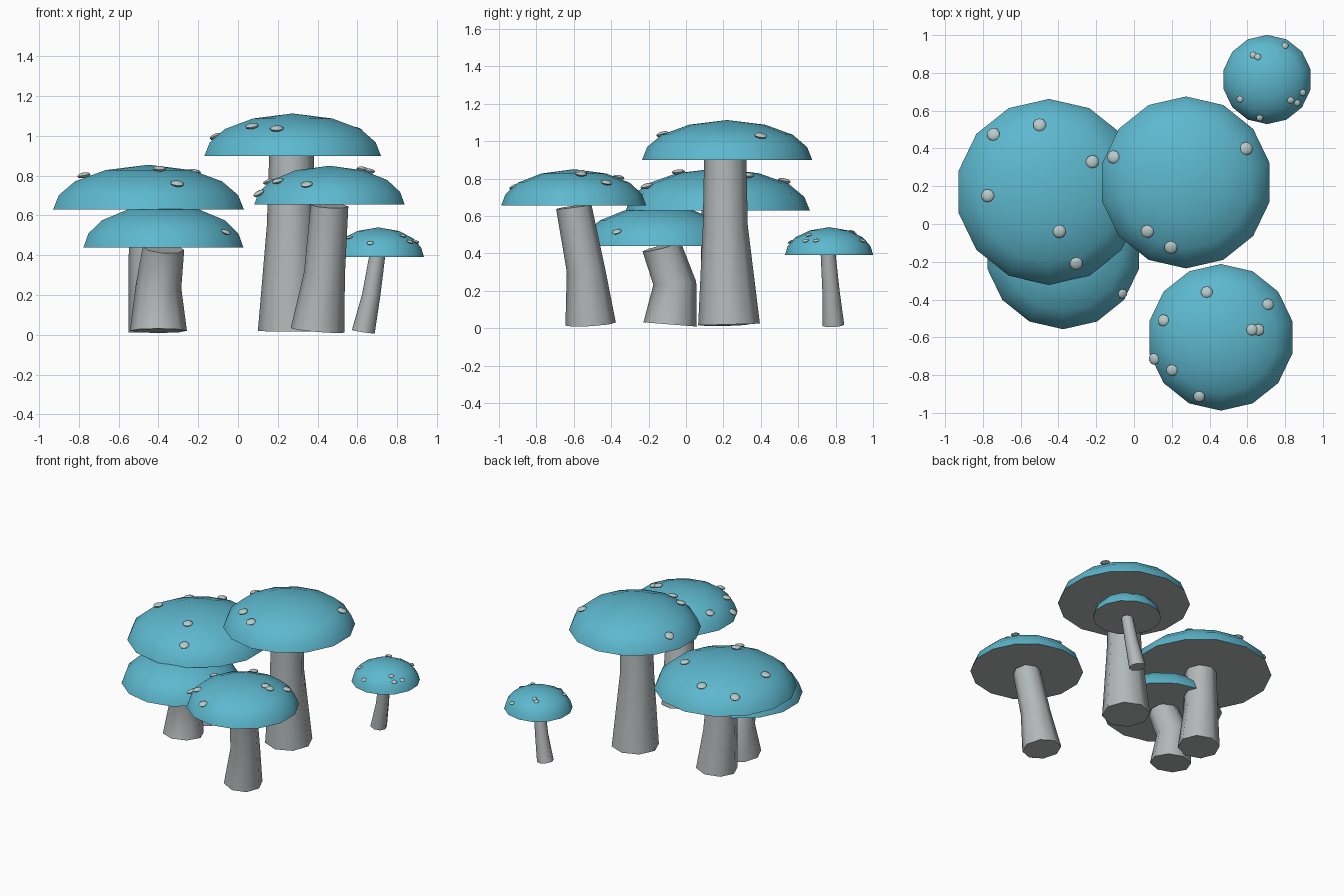
import bpy
import bmesh
import math
from mathutils import Vector, Quaternion, Matrix

default_cube = bpy.data.objects.get("Cube")
if default_cube:
    bpy.data.objects.remove(default_cube, do_unlink=True)

UP = Vector((0, 0, 1))
CAP_SIDES = 14
STEM_SIDES = 8
# Dome outline as fractions of cap radius and cap height
DOME = [(1, 0), (.94, .32), (.77, .63), (.45, .88)]


def make_material(name, color):
    material = bpy.data.materials.new(name)
    material.use_nodes = True
    material.diffuse_color = (*color, 1)
    shader = material.node_tree.nodes["Principled BSDF"]
    shader.inputs["Base Color"].default_value = (*color, 1)
    shader.inputs["Roughness"].default_value = .8
    return material


teal = make_material("teal cap", (.11, .48, .62))
grey = make_material("pale grey flesh", (.45, .48, .48))
spot_grey = make_material("pale spot", (.48, .59, .59))


def finish(bm, name, materials, angle):
    """Turn a bmesh into a smooth-shaded object with sharp rims."""
    bmesh.ops.recalc_face_normals(bm, faces=bm.faces)
    mesh = bpy.data.meshes.new(name)
    for material in materials:
        mesh.materials.append(material)
    bm.to_mesh(mesh)
    bm.free()
    obj = bpy.data.objects.new(name, mesh)
    bpy.context.collection.objects.link(obj)
    bpy.ops.object.select_all(action='DESELECT')
    obj.select_set(True)
    bpy.context.view_layer.objects.active = obj
    bpy.ops.object.shade_smooth_by_angle(angle=math.radians(angle))
    return obj


def add_ring(bm, center, radius, sides, turn=0, tilt=Quaternion()):
    ring = []
    for i in range(sides):
        angle = turn + math.tau * i / sides
        offset = Vector((math.cos(angle), math.sin(angle), 0)) * radius
        ring.append(bm.verts.new(Vector(center) + tilt @ offset))
    return ring


def bridge(bm, lower, upper):
    count = len(lower)
    for i in range(count):
        j = (i + 1) % count
        bm.faces.new((lower[i], lower[j], upper[j], upper[i]))


def make_cap(name, center, radius, height):
    bm = bmesh.new()
    rings = [add_ring(bm, Vector(center) + UP * height * z, radius * r,
                      CAP_SIDES, math.pi / 2) for r, z in DOME]
    for lower, upper in zip(rings, rings[1:]):
        bridge(bm, lower, upper)
    apex = bm.verts.new(Vector(center) + UP * height)
    for i, vert in enumerate(rings[-1]):
        bm.faces.new((vert, rings[-1][(i + 1) % CAP_SIDES], apex))
    # Flat flesh-coloured underside
    bm.faces.new(rings[0]).material_index = 1
    finish(bm, name, [teal, grey], 50)


def make_stem(name, path):
    """Path holds (x, y, z, radius) from the foot to the top."""
    points = [Vector(p[:3]) for p in path]
    last = len(points) - 1
    bm = bmesh.new()
    rings = []
    for i, point in enumerate(points):
        along = points[min(i + 1, last)] - points[max(i - 1, 0)]
        tilt = Quaternion().slerp(UP.rotation_difference(along), .7)
        rings.append(add_ring(bm, point, path[i][3], STEM_SIDES, 0, tilt))
    for vert in rings[0]:
        vert.co.z = max(vert.co.z, 0)
    for lower, upper in zip(rings, rings[1:]):
        bridge(bm, lower, upper)
    bm.faces.new(rings[0])
    bm.faces.new(rings[-1])
    finish(bm, name, [grey], 60)


def make_spots(name, center, radius, height, places, size):
    """Flattened beads resting on the dome."""
    bm = bmesh.new()
    for x, y in places:
        dx, dy = x - center[0], y - center[1]
        rise = math.sqrt(max(0, 1 - (dx * dx + dy * dy) / radius ** 2))
        spot = Vector((x, y, center[2] + height * rise + size * .1))
        normal = Vector((dx / radius ** 2, dy / radius ** 2, rise / height))
        tilt = Quaternion().slerp(UP.rotation_difference(normal), .5)
        matrix = (Matrix.Translation(spot) @ tilt.to_matrix().to_4x4()
                  @ Matrix.Diagonal((size, size, size * .4, 1)))
        bmesh.ops.create_uvsphere(bm, u_segments=10, v_segments=6,
                                  radius=1, matrix=matrix)
    finish(bm, name, [spot_grey], 60)


def make_mushroom(name, center, radius, height, path, places, size):
    make_cap(name + "_cap", center, radius, height)
    make_stem(name + "_stem", path)
    make_spots(name + "_spots", center, radius, height, places, size)


make_mushroom(
    "tall_mushroom", (.275, .22, .9), .455, .213,
    [(.265, .23, .02, .165), (.265, .21, .55, .12), (.27, .21, .91, .113)],
    [(-.11, .355), (.595, .4), (.07, -.04), (.195, -.125)], .035)

make_mushroom(
    "wide_mushroom", (-.45, .17, .63), .492, .225,
    [(-.405, .21, .02, .145), (-.43, .2, .32, .12), (-.44, .19, .64, .108)],
    [(-.745, .475), (-.5, .525), (-.22, .33), (-.775, .15), (-.395, -.04),
     (-.305, -.21)], .035)

make_mushroom(
    "low_mushroom", (-.375, -.145, .44), .412, .215,
    [(-.4, -.085, .02, .143), (-.4, -.06, .24, .115),
     (-.375, -.13, .435, .105)],
    [(-.06, -.37)], .026)

make_mushroom(
    "front_mushroom", (.46, -.6, .655), .388, .195,
    [(.4, -.51, .022, .135), (.435, -.535, .31, .103),
     (.46, -.6, .65, .095)],
    [(.385, -.36), (.71, -.425), (.155, -.51), (.625, -.56), (.66, -.56),
     (.2, -.775), (.105, -.715), (.345, -.915)], .031)

make_mushroom(
    "small_mushroom", (.705, .765, .39), .236, .15,
    [(.63, .788, .015, .058), (.67, .775, .2, .046), (.7, .76, .395, .04)],
    [(.63, .895), (.655, .885), (.8, .945), (.56, .66), (.83, .655),
     (.865, .64), (.895, .695), (.665, .56)], .018)
